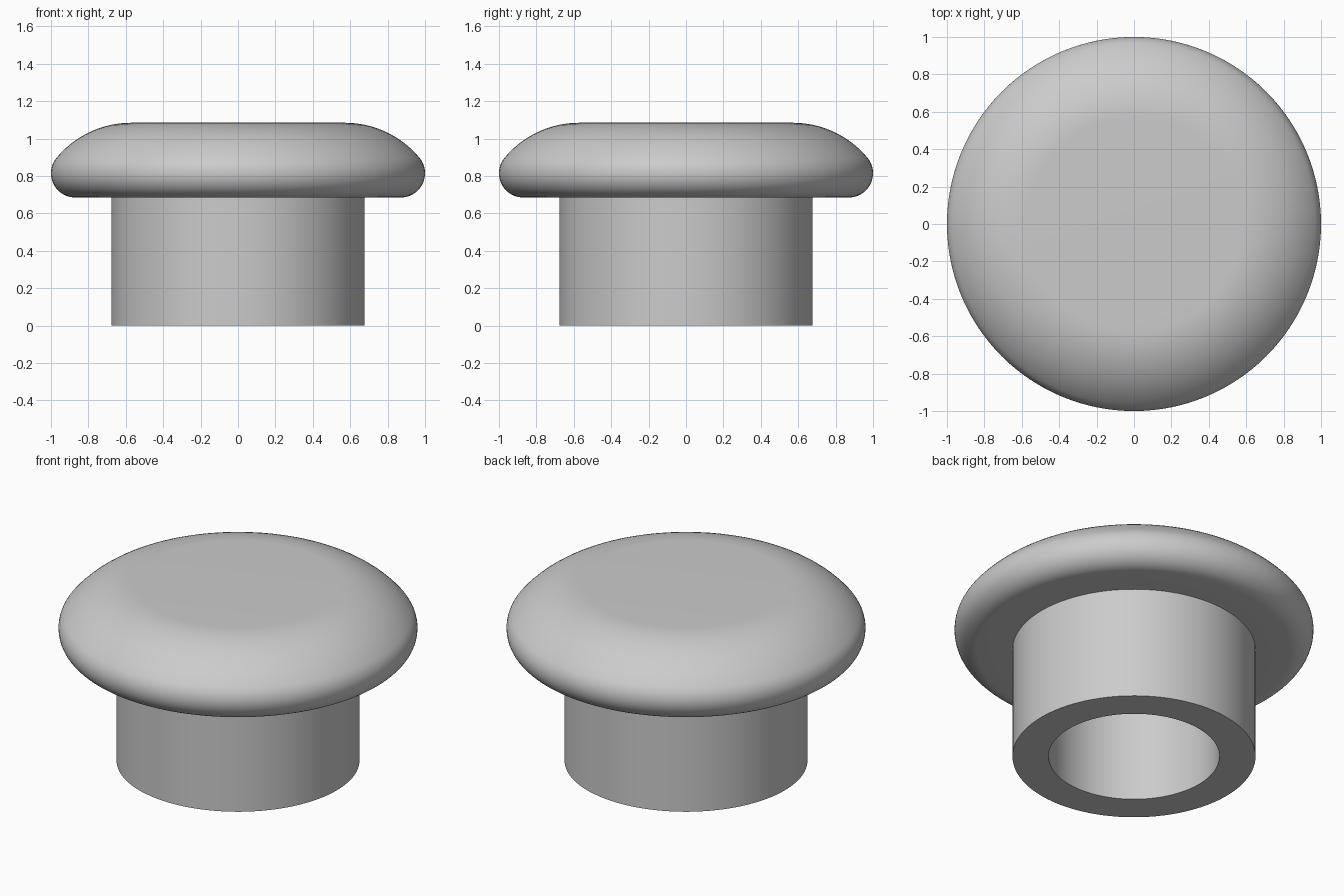
import bpy
import bmesh
from math import atan2, cos, sin, pi, hypot, radians

if "Cube" in bpy.data.objects:
    bpy.data.objects.remove(bpy.data.objects["Cube"], do_unlink=True)

SEGMENTS = 128
STEM_R, HOLE_R = 0.677, 0.476
CAP_Z, TOP_Z = 0.685, 1.085
RIM_R, FLAT_R = 0.13, 0.57      # rim rounding and flat top radius


def arc(cx, cz, r, start, end, steps):
    return [(cx + r * cos(start + (end - start) * i / steps),
             cz + r * sin(start + (end - start) * i / steps))
            for i in range(steps + 1)]


# Cap edge: a small rim arc flowing tangentially into a broad shoulder arc
rim_x, rim_z = 1 - RIM_R, CAP_Z + RIM_R
dx, dz = rim_x - FLAT_R, TOP_Z - rim_z
shoulder_r = (dx**2 + dz**2 - RIM_R**2) / (2 * (dz - RIM_R))
shoulder_z = TOP_Z - shoulder_r
join = atan2(rim_z - shoulder_z, dx)

# Half section, from the ceiling of the hole round to the top centre
profile = [(0, CAP_Z), (HOLE_R, CAP_Z), (HOLE_R, 0), (STEM_R, 0), (STEM_R, CAP_Z)]
profile += arc(rim_x, rim_z, RIM_R, -pi / 2, join, 20)
profile += arc(FLAT_R, shoulder_z, shoulder_r, join, pi / 2, 16)[1:]
profile.append((0, TOP_Z))

# Lathe the section into one closed body
bm = bmesh.new()
verts = [bm.verts.new((x, 0, z)) for x, z in profile]
edges = [bm.edges.new(pair) for pair in zip(verts, verts[1:])]
bmesh.ops.spin(bm, geom=verts + edges, cent=(0, 0, 0), axis=(0, 0, 1),
               angle=2 * pi, steps=SEGMENTS, use_duplicate=False)
bmesh.ops.remove_doubles(bm, verts=bm.verts, dist=0.0001)
bmesh.ops.recalc_face_normals(bm, faces=bm.faces)
mesh = bpy.data.meshes.new("hollow_plug")
bm.to_mesh(mesh)
bm.free()

plug = bpy.data.objects.new("hollow_plug", mesh)
bpy.context.collection.objects.link(plug)

# Plain grey material
grey = bpy.data.materials.new("light_grey")
grey.use_nodes = True
grey.diffuse_color = (0.6, 0.6, 0.6, 1)
shader = next(n for n in grey.node_tree.nodes if n.type == 'BSDF_PRINCIPLED')
shader.inputs["Base Color"].default_value = grey.diffuse_color
mesh.materials.append(grey)

# Smooth curves, crisp corners
bpy.ops.object.select_all(action='DESELECT')
plug.select_set(True)
bpy.context.view_layer.objects.active = plug
bpy.ops.object.shade_smooth_by_angle(angle=radians(30))
